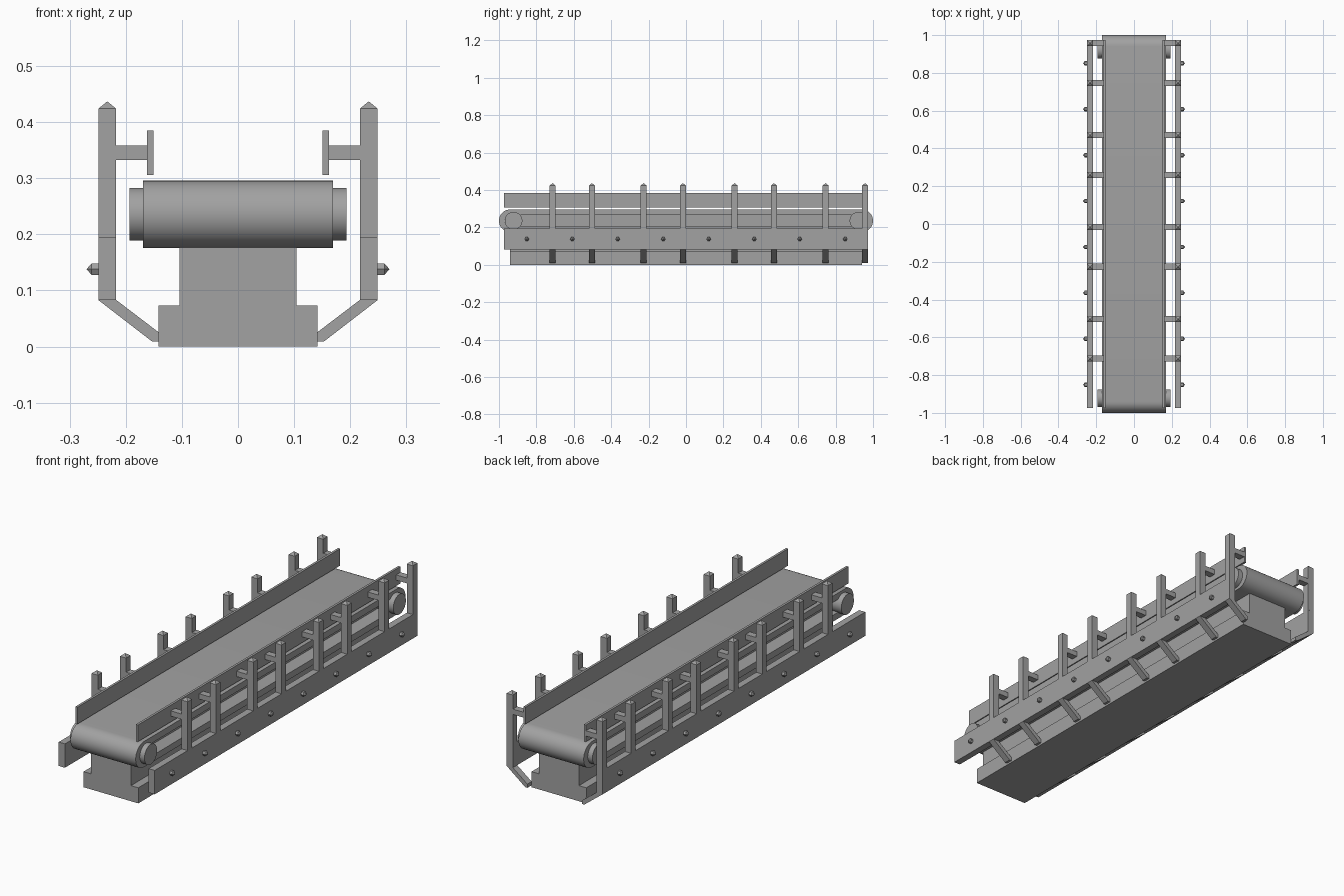
import bpy, bmesh, math
from mathutils import Vector

old = bpy.data.objects.get("Cube")
if old:
    bpy.data.objects.remove(old, do_unlink=True)

metal = bpy.data.materials.new("grey metal")
metal.use_nodes = True
GREY = (0.36, 0.36, 0.36, 1)
metal.diffuse_color = GREY
metal.node_tree.nodes["Principled BSDF"].inputs["Base Color"].default_value = GREY


def finish(name, bm, smooth=False):
    bmesh.ops.recalc_face_normals(bm, faces=bm.faces[:])
    mesh = bpy.data.meshes.new(name)
    bm.to_mesh(mesh)
    bm.free()
    mesh.materials.append(metal)
    ob = bpy.data.objects.new(name, mesh)
    bpy.context.collection.objects.link(ob)
    if smooth:
        bpy.ops.object.select_all(action='DESELECT')
        ob.select_set(True)
        bpy.context.view_layer.objects.active = ob
        bpy.ops.object.shade_smooth_by_angle(angle=math.radians(30))
    return ob


def prism(bm, points, offset):
    """Extrude a closed outline of 3D points along an offset."""
    face = bm.faces.new([bm.verts.new(p) for p in points])
    new = bmesh.ops.extrude_face_region(bm, geom=[face], use_keep_orig=True)["geom"]
    bmesh.ops.translate(bm, vec=offset, verts=[g for g in new if isinstance(g, bmesh.types.BMVert)])


def box(bm, x, y, z):
    prism(bm, [(x[0], y[0], z[0]), (x[1], y[0], z[0]), (x[1], y[0], z[1]), (x[0], y[0], z[1])],
          (0, y[1] - y[0], 0))


def point_cap(bm, ring, tip):
    """Close a ring of points to a tip."""
    base = [bm.verts.new(p) for p in ring]
    apex = bm.verts.new(tip)
    for i, v in enumerate(base):
        bm.faces.new((v, base[(i + 1) % len(base)], apex))


def mirrored(ob):
    mod = ob.modifiers.new("mirror", 'MIRROR')
    mod.use_axis = (True, False, False)
    return ob


# Stepped base
bm = bmesh.new()
half = [(0.142, 0), (0.142, 0.073), (0.104, 0.073), (0.104, 0.177)]
outline = half + [(-x, z) for x, z in reversed(half)]
prism(bm, [(x, -0.942, z) for x, z in outline], (0, 1.884, 0))
finish("base", bm)

# Belt loop with an open slot through its sides
AXIS_Z = 0.236


def loop(radius, x, steps=16):
    pts = []
    for side in (1, -1):
        for i in range(steps + 1):
            a = side * math.pi / 2 - math.pi * i / steps
            pts.append((x, side * 0.94 + radius * math.cos(a), AXIS_Z + radius * math.sin(a)))
    return pts


bm = bmesh.new()
rings = [[bm.verts.new(p) for p in loop(r, x)]
         for r, x in ((0.06, -0.169), (0.06, 0.169), (0.03, 0.169), (0.03, -0.169))]
n = len(rings[0])
for k in range(4):
    a, b = rings[k], rings[(k + 1) % 4]
    for i in range(n):
        j = (i + 1) % n
        bm.faces.new((a[i], a[j], b[j], b[i]))
finish("belt", bm, True)

# Core filling the belt slot
bm = bmesh.new()
box(bm, (-0.104, 0.104), (-0.94, 0.94), (AXIS_Z - 0.03, AXIS_Z + 0.03))
finish("belt_core", bm)

# End rollers
for name, y in (("front_roller", -0.922), ("back_roller", 0.922)):
    bm = bmesh.new()
    ring = [(-0.193, y + 0.047 * math.cos(t), AXIS_Z + 0.047 * math.sin(t))
            for t in (math.tau * i / 40 for i in range(40))]
    prism(bm, ring, (0.386, 0, 0))
    finish(name, bm, True)

# Side rails and guard plates
bm = bmesh.new()
box(bm, (0.217, 0.249), (-0.973, 0.973), (0.083, 0.195))
mirrored(finish("side_rails", bm))
bm = bmesh.new()
box(bm, (0.151, 0.162), (-0.973, 0.973), (0.306, 0.385))
mirrored(finish("guard_plates", bm))

# Posts with pointed tops, guard brackets and slanted legs
posts, brackets, legs = bmesh.new(), bmesh.new(), bmesh.new()
W = 0.016
for pair in range(4):
    for start in (-0.713, -0.503):
        y = start + 0.4867 * pair
        span = (y - W, y + W)
        box(posts, (0.217, 0.249), span, (0.195, 0.424))
        point_cap(posts, [(0.217, y - W, 0.424), (0.249, y - W, 0.424),
                          (0.249, y + W, 0.424), (0.217, y + W, 0.424)], (0.233, y, 0.437))
        box(brackets, (0.162, 0.217), span, (0.333, 0.358))
        leg = [(0.217, 0.083), (0.249, 0.083), (0.153, 0.009), (0.142, 0.009), (0.142, 0.026)]
        prism(legs, [(x, y - W, z) for x, z in leg], (0, 2 * W, 0))
mirrored(finish("posts", posts))
mirrored(finish("guard_brackets", brackets))
mirrored(finish("legs", legs))

# Pointed hexagonal bolts along the rails
bm = bmesh.new()
for i in range(8):
    y = (i - 3.5) * 0.2432
    ring = [Vector((0.249, y + 0.0115 * math.cos(t), 0.138 + 0.0115 * math.sin(t)))
            for t in (math.tau * k / 6 for k in range(6))]
    prism(bm, ring, (0.012, 0, 0))
    point_cap(bm, [p + Vector((0.012, 0, 0)) for p in ring], (0.27, y, 0.138))
mirrored(finish("bolts", bm))
